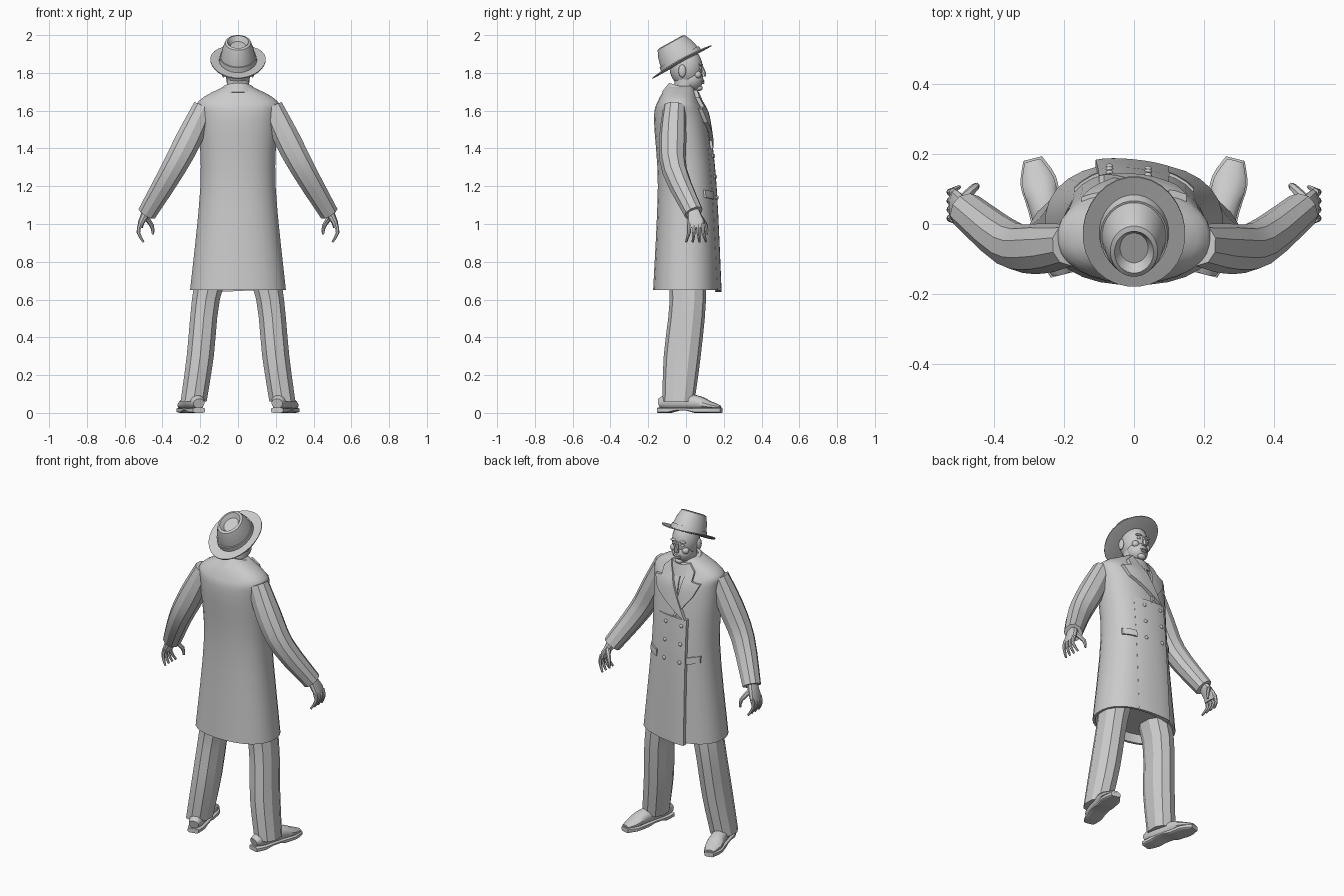
import bpy, bmesh
from math import sin, cos, pi, radians, copysign
from mathutils import Vector, Matrix

cube = bpy.data.objects.get("Cube")
if cube:
    bpy.data.objects.remove(cube, do_unlink=True)

colour = (.6, .6, .6, 1)
grey = bpy.data.materials.new("plain_grey")
grey.use_nodes = True
grey.diffuse_color = colour
grey.node_tree.nodes["Principled BSDF"].inputs["Base Color"].default_value = colour

X, Y, Z = Matrix.Identity(3)


def finish(name, bm, crease=35):
    """Turn a bmesh into a named, shaded object."""
    bmesh.ops.recalc_face_normals(bm, faces=bm.faces)
    mesh = bpy.data.meshes.new(name)
    bm.to_mesh(mesh)
    bm.free()
    mesh.materials.append(grey)
    mesh.shade_smooth()
    mesh.set_sharp_from_angle(angle=radians(crease))
    part = bpy.data.objects.new(name, mesh)
    bpy.context.collection.objects.link(part)
    return part


def smooth(knots, steps=3):
    """Pass a flowing curve through a few rings."""
    rings = []
    padded = [knots[0], *knots, knots[-1]]
    for before, start, end, after in zip(padded, padded[1:], padded[2:], padded[3:]):
        for step in range(steps):
            t = step / steps
            ring = []
            for o, a, b, c in zip(before, start, end, after):
                m, n, d = (b - o) / 2, (c - a) / 2, b - a
                ring.append(a + t * (m + t * (3 * d - 2 * m - n + t * (m + n - 2 * d))))
            rings.append(ring)
    return rings + [knots[-1]]


def loft(name, rings, sides=12, square=2, mirror=1, ref=None, tilt=0, crease=35):
    """Skin rings (x, y, z, width, depth); level rings unless a ref axis is given."""
    bm = bmesh.new()
    centres = [Vector(ring[:3]) for ring in rings]
    loops = []
    for i, ring in enumerate(rings):
        across, along = X, Y
        if ref:
            ahead = centres[min(i + 1, len(rings) - 1)] - centres[max(i - 1, 0)]
            ahead.normalize()
            along = (ref - ahead * ref.dot(ahead)).normalized()
            across = along.cross(ahead)
        loop = []
        for k in range(sides):
            turn = 2 * pi * (k + .5) / sides
            u, v = (copysign(abs(f) ** (2 / square), f) for f in (cos(turn), sin(turn)))
            point = centres[i] + across * u * ring[3] + along * v * ring[-1]
            point.z += tilt * point.y
            point.x *= mirror
            loop.append(bm.verts.new(point))
        loops.append(loop)
    for low, high in zip(loops, loops[1:]):
        for k in range(sides):
            bm.faces.new((low[k - 1], low[k], high[k], high[k - 1]))
    bm.faces.new(loops[0])
    bm.faces.new(loops[-1])
    return finish(name, bm, crease)


def ball(name, place, size):
    bm = bmesh.new()
    shape = Matrix.Translation(place) @ Matrix.Diagonal((*size, 1))
    bmesh.ops.create_uvsphere(bm, u_segments=16, v_segments=10, radius=1, matrix=shape)
    finish(name, bm, 50)


# Coat body, with a turned-in hem
roundness = 2.3
coat = smooth([(0, 0, .65, .255, .175), (0, 0, 1.2, .2, .15), (0, -.03, 1.55, .21, .14),
               (0, -.04, 1.65, .21, .11), (0, -.03, 1.73, .07, .07)], 4)
hem = [(0, 0, .7, .23, .15), (0, 0, .65, .24, .16)]
loft("coat_body", hem + coat, 28, roundness)


def chest(x, z):
    """Front surface of the coat at x, z."""
    z = max(z, coat[0][2])
    for low, high in zip(coat, coat[1:]):
        if z <= high[2]:
            break
    t = (z - low[2]) / (high[2] - low[2])
    ring = [a + (b - a) * t for a, b in zip(low, high)]
    reach = min(abs(x) / ring[3], .97)
    return ring[1] + ring[4] * (1 - reach ** roundness) ** (1 / roundness)


def plate(name, outline, lift, mirror=1):
    """Layer of cloth lying on the coat front; lift is a function of x."""
    bm = bmesh.new()
    bm.faces.new([bm.verts.new((x * mirror, 0, z)) for x, z in outline])
    for axis in (X, Z):
        for k in range(-8, 60):
            everything = bm.verts[:] + bm.edges[:] + bm.faces[:]
            bmesh.ops.bisect_plane(bm, geom=everything, plane_co=axis * k * .03, plane_no=axis)
    bmesh.ops.triangulate(bm, faces=bm.faces[:])
    under = bm.verts[:]
    grown = bmesh.ops.extrude_face_region(bm, geom=bm.faces[:])["geom"]
    for vert in under:
        vert.co.y = chest(vert.co.x, vert.co.z) - .01
    for vert in grown:
        if isinstance(vert, bmesh.types.BMVert):
            vert.co.y = chest(vert.co.x, vert.co.z) + lift(vert.co.x)
    finish(name, bm)


def overlap(x):
    """Front panel thickens toward its free edge."""
    return .1 * min(max(.1 - x, 0), .2)


# Double-breasted front, lapels, tie, pockets and buttons
plate("coat_overlap", [(-.11, .64), (.1, .65), (.1, 1.4), (-.1, 1.4)], overlap)
lapel = [(.06, 1.71), (.1, 1.67), (.1, 1.62), (.15, 1.61), (.12, 1.54), (-.09, 1.39)]
plate("lapel_over", lapel, lambda x: .02)
plate("lapel_under", [(max(x, .01), z) for x, z in lapel], lambda x: .012, -1)
plate("tie", [(-.015, 1.7), (.015, 1.7), (.025, 1.5), (-.025, 1.5)], lambda x: .007)
for mirror in (1, -1):
    plate("pocket_flap", [(.1, 1.13), (.17, 1.14), (.17, 1.18), (.1, 1.17)],
          lambda x: .009, mirror)
for row in range(3):
    for x in (.04, -.07):
        z = 1.36 - .11 * row
        ball("coat_button", (x, chest(x, z) + overlap(x), z), (.011, .008, .011))

# Collar standing higher at the nape
loft("coat_collar", [(0, -.02, 1.66, .13, .11), (0, -.01, 1.72, .08),
                     (0, -.01, 1.72, .065), (0, -.01, 1.67, .06)], 20, tilt=-.3)

# Head and face
loft("neck", [(0, -.01, 1.64, .058), (0, 0, 1.78, .06)], 16)
ball("skull", (0, 0, 1.83), (.076, .088, .105))
ball("jaw", (0, .026, 1.765), (.062, .066, .062))
ball("chin", (0, .068, 1.72), (.026, .02, .017))
loft("nose", [(0, .08, 1.845, .007), (0, .095, 1.8, .013), (0, .092, 1.78, .015)], 8)
for place, width in ((1.757, .026), (1.746, .022)):
    ball("lip", (0, .086, place), (width, .012, .006))
for side in (1, -1):
    ball("ear", (.077 * side, -.02, 1.81), (.011, .02, .034))
    ball("eye", (.03 * side, .077, 1.825), (.012, .009, .007))
    ball("brow", (.03 * side, .078, 1.845), (.022, .012, .007))
    ball("cheek", (.04 * side, .062, 1.79), (.022, .02, .02))

# Felt hat, tipped back: brim, band, crown and dent, all the same oval
profile = [(.09, 0), (.147, 0), (.147, .006), (.1, .006), (.097, .035), (.092, .035),
           (.083, .08), (.068, .12), (.056, .125), (.04, .1)]
hat = loft("hat", [(0, 0, z, r, r * 1.22) for r, z in profile], 28)
for vert in hat.data.vertices:
    if vert.co.z < .01:
        vert.co.z += .7 * vert.co.x ** 2
hat.data.transform(Matrix.Translation((0, -.02, 1.855)) @ Matrix.Rotation(radians(29), 4, "X"))


def limbs(mirror):
    # Sleeve and hand
    arm = smooth([(.18, -.06, 1.62, .06), (.26, -.07, 1.45, .072),
                  (.35, -.06, 1.28, .066), (.48, .04, 1.06, .052)])
    loft("sleeve", arm, 10, 2.2, mirror, Y, crease=25)
    loft("palm", [(.475, .035, 1.08, .028, .03), (.512, .053, 1.01, .018, .046),
                  (.518, .053, .98, .014, .046)], 10, 2.4, mirror, Y)
    for k in range(4):
        y, spread = .016 + .025 * k, .01 * (k - 1.5)
        finger = [(.517, y, 1, .012), (.527, y, .955, .01), (.5, y + spread, .905, .006)]
        loft("finger", smooth(finger, 2), 7, 2, mirror, Y)
    thumb = [(.49, .07, 1.04, .015), (.455, .105, .99, .012), (.45, .11, .945, .006)]
    loft("thumb", smooth(thumb, 2), 7, 2, mirror, Y)

    # Trouser leg
    leg = smooth([(.11, 0, .85, .1, .1), (.17, .01, .6, .077, .096),
                  (.2, -.02, .3, .075, .098), (.235, -.04, .06, .072, .085)])
    loft("trouser_leg", leg, 10, roundness, mirror, crease=25)

    # Shoe with toes turned out, and a sole that arches before the heel
    foot = smooth([(-.14, .05, .03, .025), (-.08, .06, .043, .045), (.05, .055, .045, .04),
                   (.12, .04, .048, .025), (.18, .03, .025, .01)])
    upper, sole = [], []
    for y, z, width, height in foot:
        x = .243 + .26 * y
        half = .008 if -.04 < y < .03 else .014
        upper.append((x, y, z, width, height))
        sole.append((x, y * 1.04, .028 - half, width * 1.1, half))
    loft("shoe_upper", upper, 12, 2.2, mirror, Z)
    loft("shoe_sole", sole, 12, 5, mirror, Z)


for mirror in (1, -1):
    limbs(mirror)
